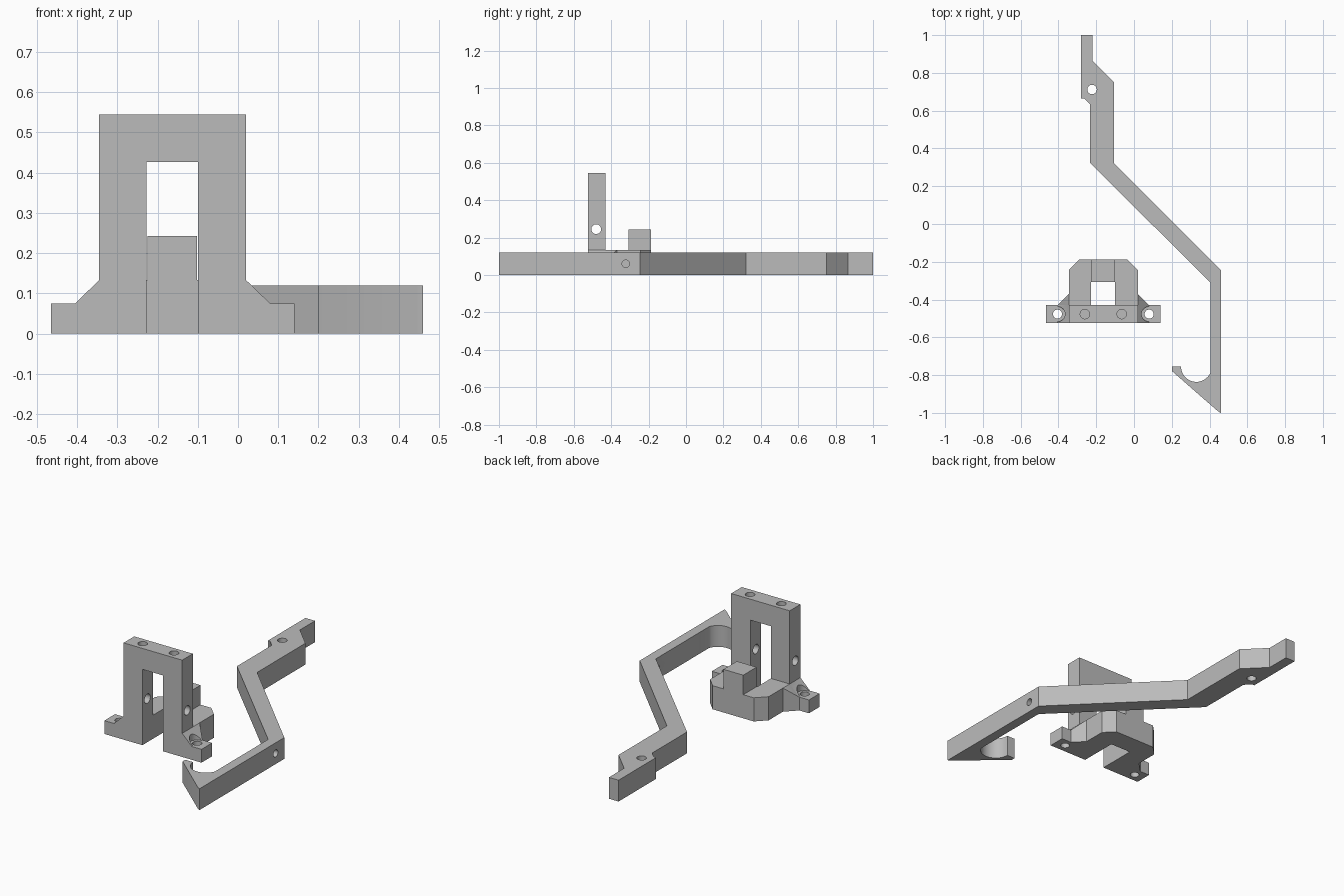
import bpy, bmesh, math
from mathutils import Vector

if "Cube" in bpy.data.objects:
    bpy.data.objects.remove(bpy.data.objects["Cube"])

grey = bpy.data.materials.new("plain grey")
grey.diffuse_color = (0.5, 0.5, 0.5, 1)
grey.use_nodes = True
grey.node_tree.nodes["Principled BSDF"].inputs["Base Color"].default_value = grey.diffuse_color


def prism(name, pts, lo, hi, axis="z"):
    """Extrude a closed outline along z (points are x, y) or y (points are x, z)."""
    place = (lambda a, b, c: (a, b, c)) if axis == "z" else (lambda a, b, c: (a, c, b))
    bm = bmesh.new()
    face = bm.faces.new([bm.verts.new(place(a, b, lo)) for a, b in pts])
    ext = bmesh.ops.extrude_face_region(bm, geom=[face])
    moved = [v for v in ext["geom"] if isinstance(v, bmesh.types.BMVert)]
    bmesh.ops.translate(bm, verts=moved, vec=Vector(place(0, 0, hi - lo)))
    bmesh.ops.recalc_face_normals(bm, faces=bm.faces)
    me = bpy.data.meshes.new(name)
    bm.to_mesh(me)
    bm.free()
    ob = bpy.data.objects.new(name, me)
    me.materials.append(grey)
    bpy.context.collection.objects.link(ob)
    return ob


def box(name, x0, x1, y0, y1, z0, z1):
    return prism(name, [(x0, y0), (x1, y0), (x1, y1), (x0, y1)], z0, z1)


def rod(centre, radius, depth, along_x=False):
    bpy.ops.mesh.primitive_cylinder_add(vertices=32, radius=radius, depth=depth, location=centre,
                                        rotation=(0, math.pi / 2 if along_x else 0, 0))
    ob = bpy.context.object
    ob.data.materials.append(grey)
    return ob


def combine(ob, other, operation="DIFFERENCE"):
    mod = ob.modifiers.new("bool", "BOOLEAN")
    mod.operation, mod.solver, mod.object = operation, "EXACT", other
    bpy.context.view_layer.objects.active = ob
    bpy.ops.object.modifier_apply(modifier=mod.name)
    bpy.data.objects.remove(other)


def finish(ob):
    bpy.ops.object.select_all(action="DESELECT")
    ob.select_set(True)
    bpy.context.view_layer.objects.active = ob
    bpy.ops.object.shade_smooth_by_angle(angle=math.radians(30))


# Cranked lever arm with a hooked end
hook = []
for i in range(17):
    a = math.radians(180 + i * 158 / 16)
    hook.append((0.33 + 0.081 * math.cos(a), -0.755 + 0.081 * math.sin(a)))
outline = [(-0.28, 1.0), (-0.22, 1.0), (-0.22, 0.865), (-0.105, 0.75), (-0.105, 0.32),
           (0.46, -0.245), (0.46, -1.0), (0.445, -0.992), (0.2, -0.778), (0.2, -0.755)]
outline += hook + [(0.405, -0.31), (-0.232, 0.322), (-0.232, 0.632), (-0.265, 0.665), (-0.28, 0.665)]
arm = prism("lever_arm", outline, 0, 0.12)
combine(arm, rod((-0.222, 0.712, 0.06), 0.025, 0.4))
combine(arm, rod((0.43, -0.322, 0.06), 0.02, 0.14, True))
finish(arm)

# Bracket: upright frame with splayed feet
MID = -0.1625
half = [(0.3025, 0), (0.3025, 0.075), (0.2425, 0.075), (0.1825, 0.133)]


def mirrored(pts):
    return [(MID + a, b) for a, b in pts] + [(MID - a, b) for a, b in reversed(pts)]


bracket = prism("bracket", mirrored(half + [(0.1825, 0.545)]), -0.525, -0.43, "y")

# Rear base with chamfered corners and sloping gussets
base = prism("rear_base", mirrored([(0.2425, -0.43), (0.1825, -0.37), (0.1825, -0.243), (0.128, -0.188)]), 0, 0.133)
combine(base, prism("slope", mirrored(half), -0.6, 0, "y"), "INTERSECT")
combine(bracket, base, "UNION")

# Window through the frame and slot in the base, then the raised rear block
combine(bracket, box("window", -0.228, -0.1, -0.6, -0.307, -0.1, 0.427))
combine(bracket, box("rear_block", -0.225, -0.102, -0.307, -0.188, 0.05, 0.243), "UNION")

# Counterbored foot holes, blind top holes and the cross pin hole
for s in (-1, 1):
    x = MID + s * 0.2425
    combine(bracket, rod((x, -0.477, 0.175), 0.04, 0.2))
    combine(bracket, rod((x, -0.477, 0.05), 0.024, 0.3))
    combine(bracket, rod((MID + s * 0.0975, -0.477, 0.545), 0.025, 0.28))
combine(bracket, rod((MID, -0.48, 0.245), 0.026, 0.6, True))
finish(bracket)
